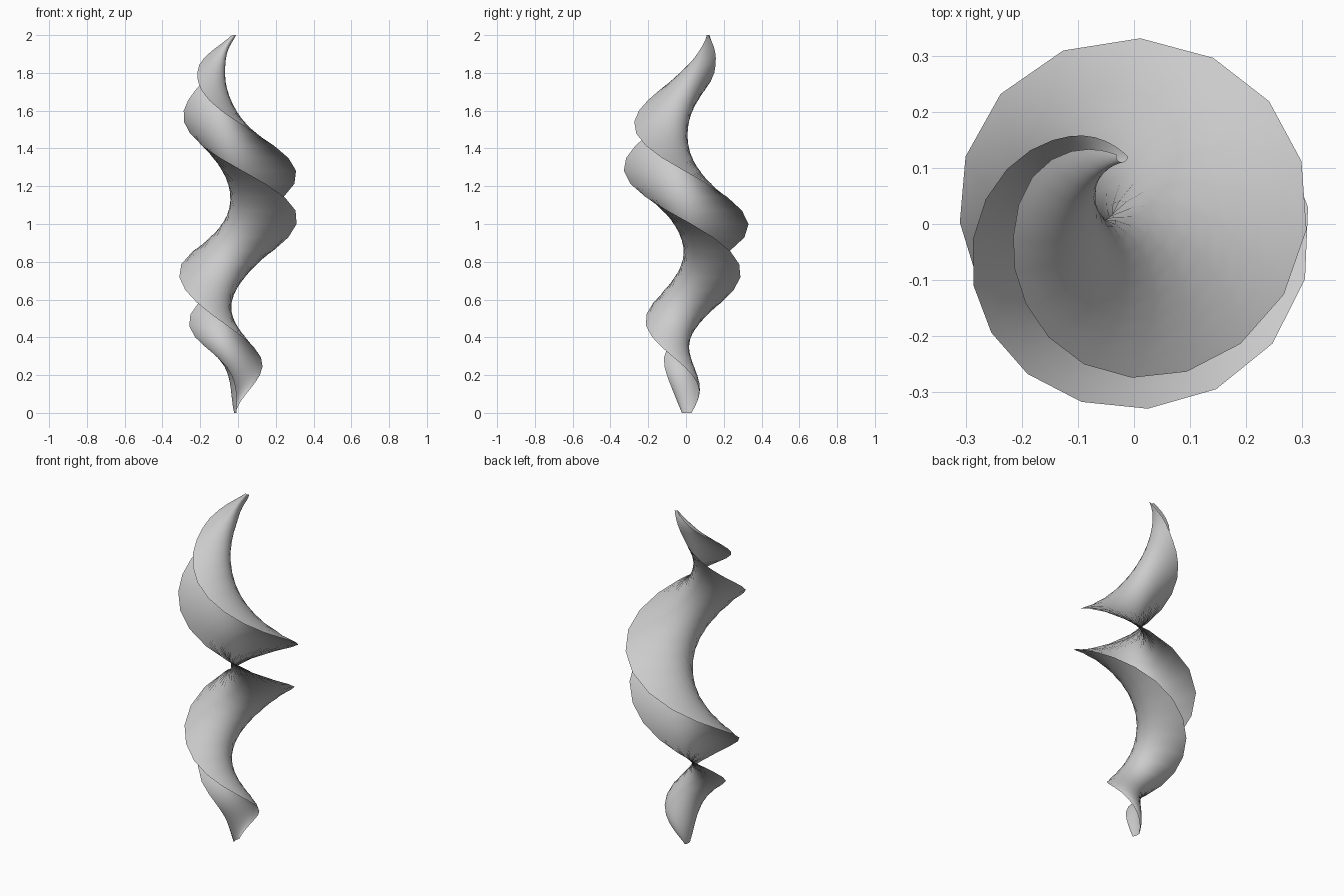
import bpy
import bmesh
import math
from mathutils import Vector

cube = bpy.data.objects.get("Cube")
if cube:
    bpy.data.objects.remove(cube, do_unlink=True)

RINGS = 44          # cross-sections along the height
COLUMNS = 18        # strips across the curved sheet

# height, axis x, axis y, leading edge angle, opening angle, edge radius, bowl depth
PROFILE = [
    (0.0, -0.015, 0.003, 805, 160, 0.026, 0.01),
    (0.25, -0.014, 0.027, 704, 93, 0.15, 0.105),
    (0.48, -0.045, 0.003, 620, 93, 0.221, 0.155),
    (0.75, -0.027, 0.006, 530, 90, 0.289, 0.22),
    (1.02, -0.027, -0.006, 437, 77, 0.341, 0.278),
    (1.28, -0.031, 0.005, 358, 78, 0.339, 0.278),
    (1.55, -0.037, -0.006, 274, 74, 0.267, 0.219),
    (1.8, -0.042, 0.007, 190, 64, 0.176, 0.115),
    (1.9, -0.042, 0.007, 139, 36, 0.153, 0.08),
    (2.0, -0.042, 0.002, 85, 10, 0.122, 0.012),
]


def slope(index, column):
    """Tangent of one profile column at a key row."""
    before = PROFILE[max(index - 1, 0)]
    after = PROFILE[min(index + 1, len(PROFILE) - 1)]
    return (after[column] - before[column]) / (after[0] - before[0])


def sample(z):
    """Smooth interpolation of every profile column at height z."""
    i = 0
    while i < len(PROFILE) - 2 and z > PROFILE[i + 1][0]:
        i += 1
    low, high = PROFILE[i], PROFILE[i + 1]
    span = high[0] - low[0]
    t = (z - low[0]) / span
    rise = t * t * (3 - 2 * t)
    leave = t * (1 - t) ** 2 * span
    arrive = t * t * (t - 1) * span
    return [low[c] + (high[c] - low[c]) * rise
            + slope(i, c) * leave + slope(i + 1, c) * arrive
            for c in range(1, len(low))]


def section(z):
    """Half ellipse from the trailing edge, past the axis, to the leading edge."""
    axis_x, axis_y, angle, opening, radius, depth = sample(z)
    half_opening = math.radians(opening / 2)
    middle = math.radians(angle) - half_opening
    outward = Vector((math.cos(middle), math.sin(middle), 0))
    across = Vector((-outward.y, outward.x, 0))
    centre = Vector((axis_x, axis_y, z)) + outward * radius * math.cos(half_opening)
    width = radius * math.sin(half_opening)
    points = []
    for column in range(COLUMNS + 1):
        a = math.pi * (column / COLUMNS - 0.5)
        points.append(centre + across * width * math.sin(a)
                      - outward * depth * math.cos(a))
    return points


# Twisted half-round sheet, with rings closer together towards both tips
bm = bmesh.new()
rows = []
for ring in range(RINGS + 1):
    height = 1 - math.cos(math.pi * ring / RINGS)
    rows.append([bm.verts.new(p) for p in section(height)])
for lower, upper in zip(rows, rows[1:]):
    for c in range(COLUMNS):
        face = bm.faces.new((lower[c], lower[c + 1], upper[c + 1], upper[c]))
        face.smooth = True

mesh = bpy.data.meshes.new("twisted_ribbon")
bm.to_mesh(mesh)
bm.free()
ribbon = bpy.data.objects.new("twisted_ribbon", mesh)
bpy.context.collection.objects.link(ribbon)

# Plain grey finish
grey = bpy.data.materials.new("light_grey")
grey.use_nodes = True
colour = (0.6, 0.6, 0.6, 1.0)
grey.diffuse_color = colour
grey.node_tree.nodes["Principled BSDF"].inputs["Base Color"].default_value = colour
mesh.materials.append(grey)
